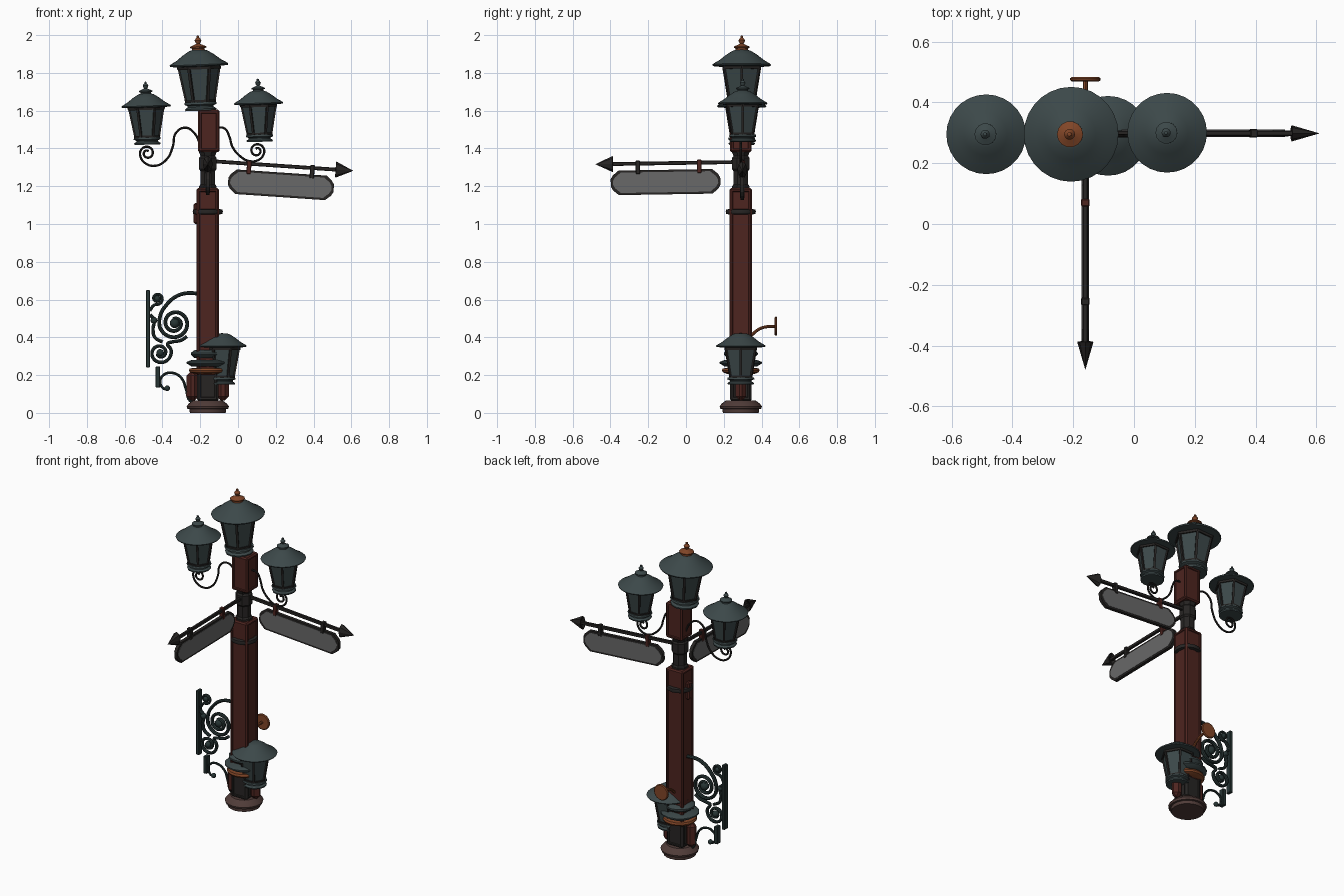
import bpy, bmesh, math
from mathutils import Vector, Matrix

if "Cube" in bpy.data.objects:
    bpy.data.objects.remove(bpy.data.objects["Cube"])

PX, PY = -0.16, 0.29          # post axis


def material(name, rgb):
    m = bpy.data.materials.new(name)
    m.diffuse_color = (*rgb, 1)
    m.use_nodes = True
    m.node_tree.nodes["Principled BSDF"].inputs["Base Color"].default_value = m.diffuse_color
    return m


RED = material("dark_red", (0.075, 0.018, 0.014))
ORANGE = material("orange", (0.22, 0.06, 0.02))
TEAL = material("teal", (0.045, 0.065, 0.067))
IRON = material("iron", (0.02, 0.018, 0.017))
GREEN = material("green_iron", (0.02, 0.035, 0.034))
GREY = material("sign_grey", (0.14, 0.14, 0.14))
STONE = material("brown", (0.08, 0.045, 0.04))


def finish(name, bm, mat, smooth=True):
    bmesh.ops.remove_doubles(bm, verts=bm.verts, dist=1e-5)
    bmesh.ops.recalc_face_normals(bm, faces=bm.faces)
    me = bpy.data.meshes.new(name)
    bm.to_mesh(me)
    bm.free()
    ob = bpy.data.objects.new(name, me)
    bpy.context.collection.objects.link(ob)
    me.materials.append(mat)
    if smooth:
        bpy.ops.object.select_all(action='DESELECT')
        ob.select_set(True)
        bpy.context.view_layer.objects.active = ob
        bpy.ops.object.shade_smooth_by_angle(angle=math.radians(35))
    return ob


def lathe(name, profile, n, mat, place=Matrix(), smooth=True):
    bm = bmesh.new()
    rings = [[bm.verts.new(place @ Vector((r * math.cos(2 * math.pi * i / n),
                                           r * math.sin(2 * math.pi * i / n), z)))
              for i in range(n)] for r, z in profile]
    for a, b in zip(rings, rings[1:]):
        for i in range(n):
            j = (i + 1) % n
            bm.faces.new((a[i], a[j], b[j], b[i]))
    return finish(name, bm, mat, smooth)


def box(name, lo, hi, mat, bevel=0.0, inset=0.0, place=Matrix()):
    lo, hi = Vector(lo), Vector(hi)
    bm = bmesh.new()
    bmesh.ops.create_cube(bm, size=1, matrix=place @ Matrix.Translation((lo + hi) / 2)
                          @ Matrix.Diagonal((*(hi - lo), 1)))
    if bevel:
        bmesh.ops.bevel(bm, geom=bm.edges[:], offset=bevel, segments=1, affect='EDGES')
    if inset:
        sides = sorted(bm.faces, key=lambda f: -f.calc_area())[:4]
        bmesh.ops.inset_individual(bm, faces=sides, thickness=0.012)
        bmesh.ops.inset_individual(bm, faces=sides, thickness=0.004, depth=-inset)
    return finish(name, bm, mat, False)


def tube(name, pts, radius, mat, flat=1.0, smooth_path=True):
    cu = bpy.data.curves.new(name, 'CURVE')
    cu.dimensions = '3D'
    cu.bevel_depth, cu.bevel_resolution, cu.use_fill_caps = radius, 2, True
    cu.resolution_u = 6
    sp = cu.splines.new('BEZIER')
    sp.bezier_points.add(len(pts) - 1)
    for b, p in zip(sp.bezier_points, pts):
        b.co = (p[0], 0, p[1])
        b.handle_left_type = b.handle_right_type = 'AUTO'
    ob = bpy.data.objects.new(name, cu)
    bpy.context.collection.objects.link(ob)
    bpy.ops.object.select_all(action='DESELECT')
    ob.select_set(True)
    bpy.context.view_layer.objects.active = ob
    bpy.ops.object.convert(target='MESH')
    ob = bpy.context.object
    ob.data.transform(Matrix.Translation((0, PY, 0)) @ Matrix.Diagonal((1, flat, 1, 1)))
    ob.data.materials.clear()
    ob.data.materials.append(mat)
    bpy.ops.object.shade_smooth_by_angle()
    return ob


def spiral(cx, cz, r0, r1, a0, turns, n=16):
    out = []
    for i in range(n + 1):
        t = i / n
        a, r = math.radians(a0 + 360 * turns * t), r0 + (r1 - r0) * t
        out.append((cx + r * math.cos(a), cz + r * math.sin(a)))
    return out


def lantern(name, loc, scale=1.0, tilt=0.0, finial=True):
    M = Matrix.Translation(loc) @ Matrix.Rotation(tilt, 4, 'Y') @ Matrix.Scale(scale, 4)
    lathe(name + "_base", [(0, 0), (.068, 0), (.07, .008), (.058, .016), (.058, .022),
                           (.072, .028), (.07, .038), (0, .038)], 12, TEAL, M)
    lathe(name + "_glass", [(0, .036), (.062, .036), (.092, .198), (0, .198)], 6, TEAL, M, False)
    # six corner bars and the two frame rings
    for i in range(6):
        R = M @ Matrix.Rotation(i * math.pi / 3, 4, 'Z') @ Matrix.Translation((.078, 0, .117)) \
            @ Matrix.Rotation(math.atan2(.03, .162), 4, 'Y')
        box(f"{name}_bar_{i}", (-.005, -.006, -.082), (.004, .006, .082), IRON, place=R)
    for k, (r, z) in enumerate(((.066, .042), (.095, .19))):
        lathe(f"{name}_frame_{k}", [(r - .006, z - .006), (r + .002, z - .006), (r + .004, z + .006),
                                    (r - .006, z + .006)], 6, IRON, M, False)
    lathe(name + "_roof", [(0, .196), (.095, .196), (.128, .199), (.131, .205), (.125, .21), (.098, .226),
                           (.07, .248), (.042, .266), (.03, .27), (0, .272)], 28, TEAL, M)
    if finial:
        lathe(name + "_cap", [(.028, .268), (.028, .277), (.036, .28), (.036, .285), (.018, .293),
                              (.008, .298), (.013, .306), (.015, .313), (.011, .32), (.006, .325),
                              (.006, .332), (0, .335)], 14, ORANGE if scale > 1 else TEAL, M)


def sign(name, start, yaw, drop, length, clips, panel):
    # local frame: arm along +x, panel hanging down
    M = Matrix.Translation(start) @ Matrix.Rotation(yaw, 4, 'Z') @ Matrix.Rotation(drop, 4, 'Y')
    box(name + "_arm", (0, -.009, -.01), (length - .08, .009, .01), IRON, .003, place=M)
    H = M @ Matrix.Translation((length, 0, 0)) @ Matrix.Rotation(math.pi / 2, 4, 'Y')
    H = H @ Matrix.Diagonal((1, .62, 1, 1))
    lathe(name + "_arrowhead", [(0, 0), (.043, -.092), (.036, -.094), (0, -.072)], 8, IRON, H, False)
    for i, c in enumerate(clips):
        box(f"{name}_clip_{i}", (c - .012, -.014, -.055), (c + .012, .014, .016), RED if i == 0 else IRON,
            .003, place=M)
    x0, x1 = panel

    def plate(part, m, depth, mat):
        zt, zb, c = -.035 - m, -.165 + m, .042
        a, b = x0 + m, x1 - m
        outline = [(a + c, zt), (b - c, zt), (b - .012, zt - .025), (b, zt - .045), (b, zb + .045),
                   (b - .012, zb + .025), (b - c, zb), (a + c, zb), (a + .012, zb + .025),
                   (a, zb + .045), (a, zt - .045), (a + .012, zt - .025)]
        bm = bmesh.new()
        f = bm.faces.new([bm.verts.new(M @ Vector((x, -depth, z))) for x, z in outline])
        ext = bmesh.ops.extrude_face_region(bm, geom=[f])
        vs = [v for v in ext['geom'] if isinstance(v, bmesh.types.BMVert)]
        bmesh.ops.translate(bm, verts=vs, vec=M.to_3x3() @ Vector((0, 2 * depth, 0)))
        finish(f"{name}_{part}", bm, mat, False)
    plate("frame", 0, .010, IRON)
    plate("panel", .011, .012, GREY)


AXIS = Matrix.Translation((PX, PY, 0))

# foot and lower column ornaments
lathe("foot", [(0, 0), (.095, 0), (.097, .02), (.108, .022), (.112, .035), (.1, .05), (.078, .066),
               (0, .066)], 20, STONE, AXIS)
box("lower_column", (PX - .058, PY - .058, .06), (PX + .058, PY + .058, .24), IRON, .012, .005)
lathe("orange_collar", [(0, .205), (.07, .205), (.095, .215), (.1, .225), (.095, .236), (0, .24)], 16, ORANGE, AXIS)
lathe("lower_collar", [(0, .245), (.085, .245), (.112, .262), (.112, .27), (.085, .28), (0, .282)], 16, TEAL, AXIS)
lathe("upper_collar", [(0, .29), (.07, .29), (.09, .308), (.09, .318), (.07, .332), (0, .334)], 16, TEAL, AXIS)
for s in (-1, 1):
    box(f"side_buttress_{s}", (PX + s * .08 - .032, PY - .028, .065), (PX + s * .08 + .032, PY + .028, .22), RED, .022)

# square post, ring, neck and upper block
box("post", (PX - .06, PY - .06, .2), (PX + .06, PY + .06, 1.19), RED, .008, .005)
lathe("post_ring", [(.06, 1.05), (.077, 1.054), (.08, 1.065), (.077, 1.076), (.06, 1.08)], 20, IRON, AXIS)
box("ring_bracket", (PX - .075, PY - .02, 1.0), (PX - .05, PY + .02, 1.11), RED, .008)
lathe("neck", [(0, 1.18), (.05, 1.18), (.05, 1.2), (.042, 1.21), (.042, 1.28), (.05, 1.29), (.05, 1.35),
               (.042, 1.36), (.052, 1.385), (0, 1.39)], 8, IRON,
      AXIS @ Matrix.Rotation(math.pi / 8, 4, 'Z'), False)
box("upper_post", (-.212, PY - .057, 1.38), (-.098, PY + .057, 1.605), RED, .008, .005)

# lanterns
lantern("top_lantern", (-.197, .295, 1.6), 1.19, -.04)
lantern("left_lantern", (-.48, .295, 1.42), 1, -.03)
lantern("right_lantern", (.115, .3, 1.435), 1, -.03)
lantern("low_lantern", (-.085, .29, .15), 1, 0.0, False)

# curled arms under the side lanterns
tube("left_lantern_arm", [(-.2, 1.42), (-.23, 1.48), (-.28, 1.51), (-.33, 1.48), (-.345, 1.41), (-.38, 1.34),
                          (-.44, 1.308), (-.495, 1.325)] + spiral(-.48, 1.375, .04, .012, 200, -1.4, 12), .006, IRON)
tube("right_lantern_arm", [(-.11, 1.512), (-.07, 1.505), (-.045, 1.46), (-.03, 1.41), (.01, 1.36), (.06, 1.333),
                           (.11, 1.34)] + spiral(.1, 1.388, .04, .012, -20, 1.4, 12), .006, IRON)

# direction signs
sign("right_sign", (-.13, .298, 1.332), 0, .068, .742, (.19, .525), (.085, .645))
sign("front_sign", (-.16, .27, 1.328), -math.pi / 2, .016, .75, (.2, .525), (.09, .67))

# scroll bracket on the left side
box("bracket_bar", (-.487, PY - .018, .24), (-.466, PY + .018, .65), GREEN, .003)
tube("bracket_arc", [(-.2, .63), (-.27, .634), (-.33, .615), (-.38, .57), (-.41, .52), (-.415, .46)]
     + spiral(-.335, .475, .08, .022, 205, 1.75, 22), .010, GREEN, 1.3)
tube("bracket_lower_scroll", [(-.27, .405), (-.3, .385), (-.35, .375)]
     + spiral(-.412, .318, .062, .015, 50, -1.6, 18), .009, GREEN, 1.3)
tube("bracket_upper_scroll", [(-.467, .54), (-.445, .57)] + spiral(-.428, .605, .03, .008, -70, 1.3, 12), .008, GREEN, 1.3)
tube("bracket_link", [(-.467, .52), (-.445, .495), (-.45, .44), (-.44, .4), (-.4, .375)], .009, GREEN, 1.3)
for i, (x, z, r) in enumerate(((-.335, .475, .026), (-.412, .318, .02), (-.428, .605, .016), (-.375, .13, .015),
                               (-.445, .49, .018))):
    bm = bmesh.new()
    bmesh.ops.create_uvsphere(bm, u_segments=12, v_segments=8, radius=r, matrix=Matrix.Translation((x, PY, z)))
    finish(f"scroll_ball_{i}", bm, GREEN)

# small lower bracket
box("small_bracket_plate", (-.436, PY - .018, .135), (-.412, PY + .018, .245), GREEN, .003)
tube("small_bracket_arm", [(-.21, .05), (-.255, .065), (-.275, .125), (-.3, .185), (-.35, .212), (-.395, .2),
                           (-.412, .165), (-.395, .13), (-.37, .125)], .007, GREEN)

# round plate on a short arm at the back
arm = tube("back_arm", [(0, .41), (.045, .445), (.09, .457), (.135, .457)], .008, ORANGE)
arm.data.transform(Matrix.Translation((PX, PY + .055, 0)) @ Matrix.Rotation(math.pi / 2, 4, 'Z')
                   @ Matrix.Translation((0, -PY, 0)))
lathe("back_disc", [(0, -.007), (.045, -.007), (.05, -.003), (.05, .003), (.045, .007), (0, .007)], 20, ORANGE,
      Matrix.Translation((PX, .476, .459)) @ Matrix.Rotation(math.pi / 2, 4, 'X'))
